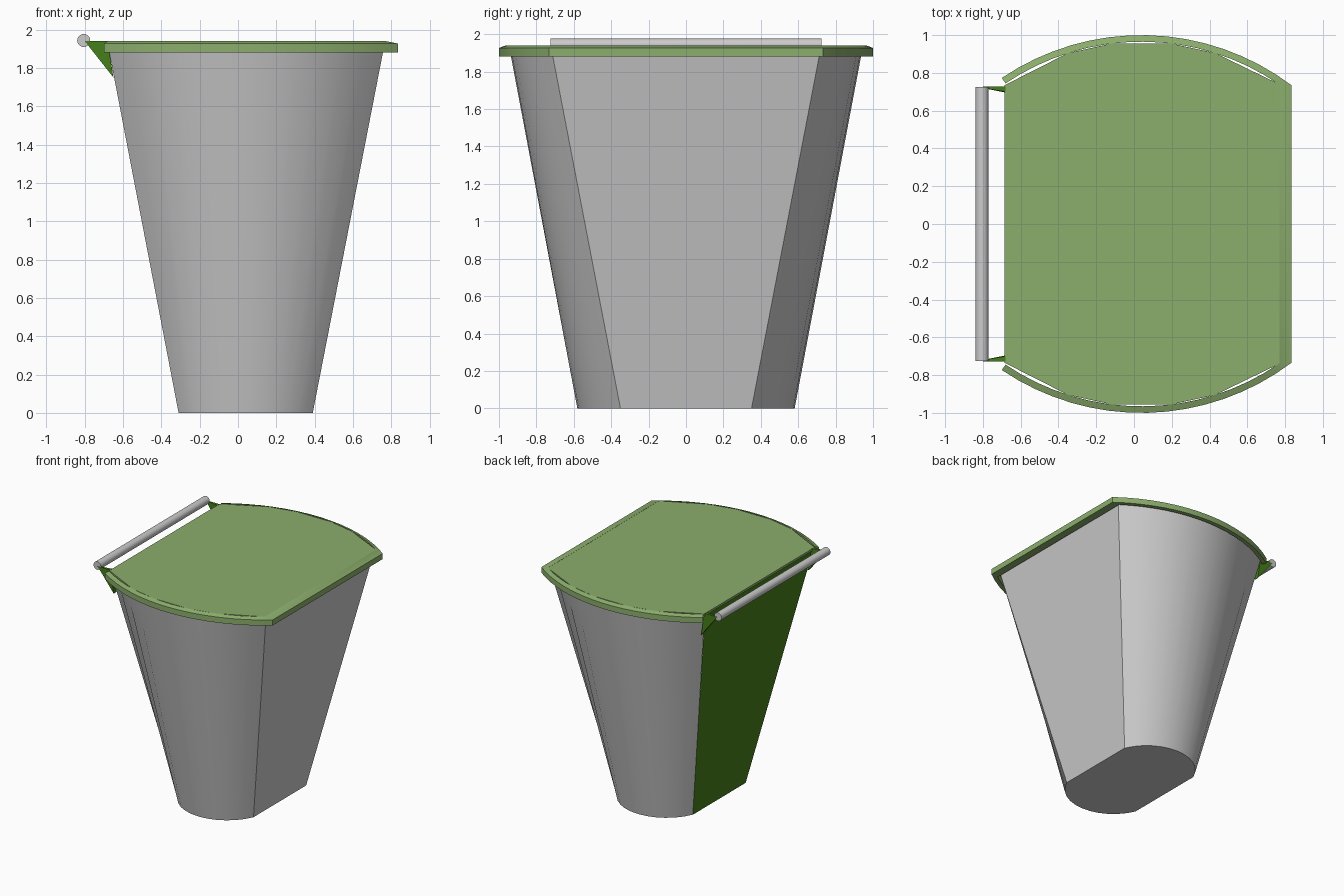
import bpy, bmesh, math
from mathutils import Vector

if "Cube" in bpy.data.objects:
    bpy.data.objects.remove(bpy.data.objects["Cube"])

CX = 0.04  # arc centre of all curved outlines


def material(name, rgb):
    m = bpy.data.materials.new(name)
    m.diffuse_color = (*rgb, 1)
    m.use_nodes = True
    m.node_tree.nodes["Principled BSDF"].inputs["Base Color"].default_value = m.diffuse_color
    return m


green = material("green", (0.26, 0.42, 0.15))
dark_green = material("dark_green", (0.06, 0.21, 0.01))


def make(name, verts, faces, mats=(), angle=20):
    me = bpy.data.meshes.new(name)
    me.from_pydata(verts, [], faces)
    bm = bmesh.new()
    bm.from_mesh(me)
    bmesh.ops.recalc_face_normals(bm, faces=bm.faces)
    bm.to_mesh(me)
    bm.free()
    ob = bpy.data.objects.new(name, me)
    bpy.context.collection.objects.link(ob)
    for m in mats:
        me.materials.append(m)
    bpy.ops.object.select_all(action='DESELECT')
    ob.select_set(True)
    bpy.context.view_layer.objects.active = ob
    bpy.ops.object.shade_smooth_by_angle(angle=math.radians(angle))
    return ob


def outline(x0, x1, radius, yc, n):
    """Front arc left to right, then back arc right to left."""
    a0, a1 = math.asin((x0 - CX) / radius), math.asin((x1 - CX) / radius)
    arc = []
    for i in range(n + 1):
        a = a0 + (a1 - a0) * i / n
        arc.append((CX + radius * math.sin(a), yc + radius * math.cos(a)))
    return [(x, -y) for x, y in arc] + arc[::-1]


def at_z(points, z):
    return [(x, y, z) for x, y in points]


def prism(name, points, z0, z1, mat):
    n = len(points)
    faces = [list(range(n)), list(range(n, 2 * n))]
    faces += [(i, (i + 1) % n, n + (i + 1) % n, n + i) for i in range(n)]
    return make(name, at_z(points, z0) + at_z(points, z1), faces, [mat])


# Tapered bin body, with curved front and back and flat sides
bottom = outline(-0.31, 0.39, 0.381, 0.20, 12)
top = outline(-0.68, 0.765, 1.287, -0.343, 12)
n = len(bottom)
faces = [list(range(n))] + [(i, i + 1, n + i + 1, n + i) for i in range(n - 1)]
make("bin_body", at_z(bottom, 0) + at_z(top, 1.925), faces)

# Dark back panel closing the handle side
make("back_panel", [(-0.31, -0.352, 0), (-0.31, 0.352, 0),
                    (-0.68, 0.722, 1.925), (-0.68, -0.722, 1.925)],
     [(0, 1, 2, 3)], [dark_green])

# Rim around front, right side and back, left open at the handle
outer = outline(-0.70, 0.835, 1.32, -0.32, 16)
inner = outline(-0.68, 0.77, 1.285, -0.32, 16)
n = len(outer)
loops = [at_z(inner, 1.88), at_z(outer, 1.88), at_z(outer, 1.927), at_z(inner, 1.94)]
faces = [(k * n + i, k * n + i + 1, (k + 1) % 4 * n + i + 1, (k + 1) % 4 * n + i)
         for k in range(4) for i in range(n - 1)]
faces += [[k * n + e for k in range(4)] for e in (0, n - 1)]
make("rim", [v for loop in loops for v in loop], faces, [green])

# Flat lid, coarser than the rim so narrow gaps remain
half = [(-0.685, 0.735), (-0.35, 0.905), (-0.12, 0.955), (0.2, 0.955), (0.43, 0.905), (0.77, 0.74)]
prism("lid", [(x, -y) for x, y in half] + half[::-1], 1.92, 1.939, green)

# Triangular handle brackets
for side, label in ((-1, "front"), (1, "back")):
    tri = [(-0.65, 1.75), (-0.80, 1.94), (-0.68, 1.94)]
    verts = [(x, side * 0.727, z) for x, z in tri]
    verts += [(x, side * y, z) for (x, z), y in zip(tri, (0.69, 0.72, 0.70))]
    make("bracket_" + label, verts,
         [(0, 1, 2), (3, 4, 5), (0, 1, 4, 3), (1, 2, 5, 4), (2, 0, 3, 5)], [dark_green])

# Handle rod
bpy.ops.mesh.primitive_cylinder_add(vertices=20, radius=0.034, depth=1.45,
                                    location=(-0.805, 0, 1.943), rotation=(math.pi / 2, 0, 0))
bpy.context.object.name = "handle_rod"
bpy.ops.object.shade_smooth_by_angle(angle=math.radians(30))
